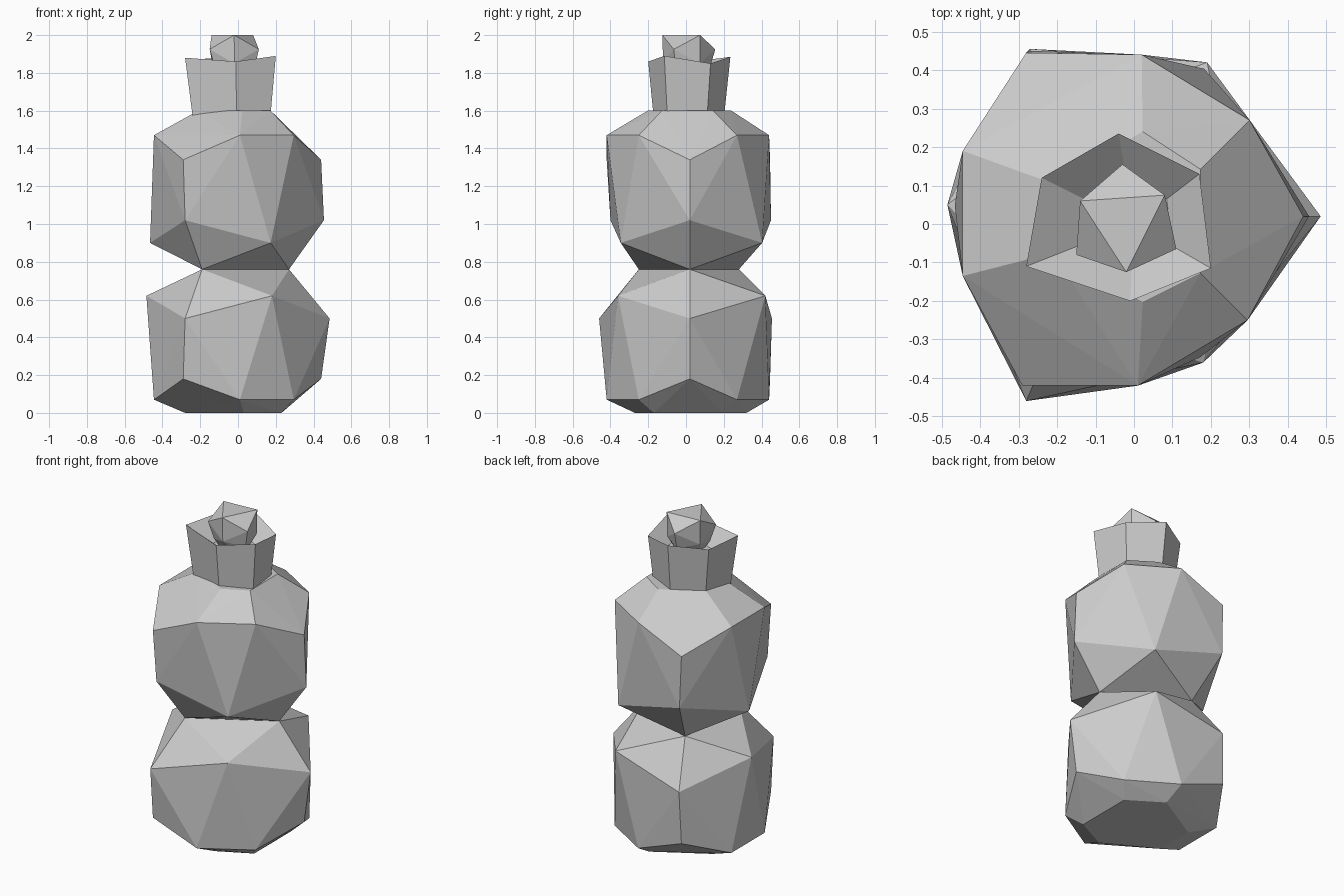
import bpy
import bmesh
from mathutils import Vector

default = bpy.data.objects.get("Cube")
if default:
    bpy.data.objects.remove(default, do_unlink=True)

# Single stone colour
stone = bpy.data.materials.new("stone_grey")
stone.use_nodes = True
stone.diffuse_color = (.6, .6, .6, 1)
shader = next(n for n in stone.node_tree.nodes if n.type == 'BSDF_PRINCIPLED')
shader.inputs["Base Color"].default_value = stone.diffuse_color


def finish(bm, name):
    """Turn a bmesh into a flat shaded object."""
    bmesh.ops.recalc_face_normals(bm, faces=bm.faces)
    mesh = bpy.data.meshes.new(name)
    bm.to_mesh(mesh)
    bm.free()
    mesh.materials.append(stone)
    part = bpy.data.objects.new(name, mesh)
    bpy.context.collection.objects.link(part)
    return part


def ring(outline, height, scale=1.0):
    """Place a flat outline at a height, scaled about the axis."""
    return [Vector((x * scale, y * scale, height)) for x, y in outline]


def faceted_rock(name, points):
    """Convex low-poly stone wrapped around its corner points."""
    bm = bmesh.new()
    for point in points:
        bm.verts.new(point)
    hull = bmesh.ops.convex_hull(bm, input=bm.verts[:])
    unused = {g for g in hull["geom_interior"] + hull["geom_unused"]
              if isinstance(g, bmesh.types.BMVert)}
    bmesh.ops.delete(bm, geom=list(unused), context='VERTS')
    bmesh.ops.dissolve_limit(bm, angle_limit=.01, verts=bm.verts[:], edges=bm.edges[:])
    return finish(bm, name)


# Outlines shared by both body stones, which mirror each other at the waist
waist = [(-.19, -.25), (.27, .02), (-.19, .28)]
between = [(.18, -.36), (.19, .42), (-.485, .05)]
pillars = [(-.29, -.42), (.44, .02), (-.28, .445)]
rim = [(.01, -.42), (.295, -.25), (.3, .27), (.02, .44), (-.445, .19), (-.445, -.135)]
base = [(.03, -.27), (.23, -.17), (.23, .19), (.03, .32), (-.28, .14), (-.28, -.1)]
WAIST_HEIGHT = .76


def body_points(corners, direction, girth):
    """Stack the outlines away from the waist, upwards or downwards."""
    def level(outline, distance, scale=1.0):
        return ring(outline, WAIST_HEIGHT + direction * distance, scale)

    return (level(waist, 0) + level(between, .14, girth) + level(corners, .26)
            + level(pillars, .58) + level(rim, .69))


# Lower body with a flat foot
lower_corners = [(-.28, -.46), (.485, .02), (-.27, .455)]
faceted_rock("lower_body", body_points(lower_corners, -1, 1) + ring(base, 0))

# Upper body with sloping shoulders
upper_corners = [(-.28, -.4), (.455, .02), (-.27, .45)]
upper = body_points(upper_corners, 1, .96)
for point in upper[-len(rim):]:
    point.z += .02
faceted_rock("upper_body", upper + ring(base, 1.6, .75))

# Flared six-sided cup with a sunken funnel
lip = [(-.28, -.11), (-.01, -.2), (.2, -.115), (.17, .13), (-.04, .235), (-.24, .12)]
lip_heights = [1.88, 1.86, 1.89, 1.85, 1.885, 1.87]
bm = bmesh.new()
loops = []
for height, scale in ((1.53, .84), (None, 1), (1.78, .5)):
    points = ring(lip, height or 0, scale)
    if height is None:
        for point, z in zip(points, lip_heights):
            point.z = z
    loops.append([bm.verts.new(point) for point in points])
for low, high in zip(loops, loops[1:]):
    for i in range(len(lip)):
        bm.faces.new((low[i - 1], low[i], high[i], high[i - 1]))
bm.faces.new(loops[0])
bm.faces.new(loops[-1])
finish(bm, "cup")

# Small faceted knob resting in the cup
crown = [(-.14, .06), (.08, .075), (-.02, -.125)]
girdle = [(-.03, .155), (.11, -.065), (-.15, -.08)]
faceted_rock("knob", ring(crown, 2) + ring(girdle, 1.925)
             + ring(crown, 1.85, .97) + ring(girdle, 1.82, .8)
             + ring(girdle, 1.75, .5))
